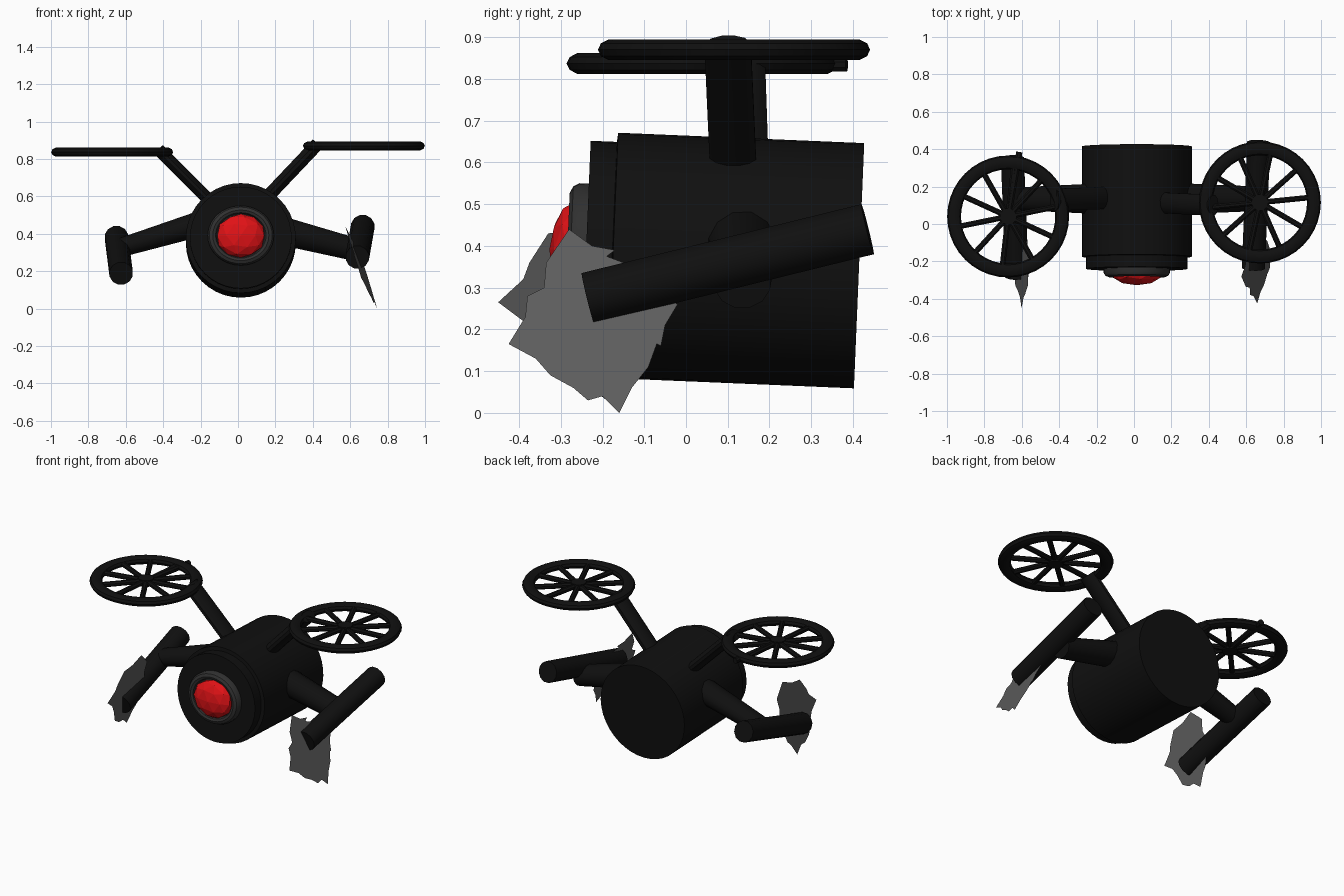
import bpy, bmesh, math
from mathutils import Vector, Matrix

if "Cube" in bpy.data.objects:
    bpy.data.objects.remove(bpy.data.objects["Cube"])


def mat(name, col):
    m = bpy.data.materials.new(name)
    m.diffuse_color = (*col, 1)
    m.use_nodes = True
    m.node_tree.nodes["Principled BSDF"].inputs["Base Color"].default_value = m.diffuse_color
    return m


BLACK = mat("black_metal", (0.005, 0.005, 0.005))
DARK = mat("dark_grey", (0.03, 0.03, 0.03))
STEEL = mat("steel", (0.11, 0.11, 0.11))
RED = mat("red_glass", (0.75, 0.006, 0.008))


def finish(bm, name, m, smooth=True):
    bmesh.ops.recalc_face_normals(bm, faces=bm.faces)
    me = bpy.data.meshes.new(name)
    bm.to_mesh(me)
    bm.free()
    ob = bpy.data.objects.new(name, me)
    bpy.context.collection.objects.link(ob)
    me.materials.append(m)
    if smooth:
        bpy.ops.object.select_all(action='DESELECT')
        ob.select_set(True)
        bpy.context.view_layer.objects.active = ob
        bpy.ops.object.shade_smooth_by_angle(angle=math.radians(35))
    return ob


def add_tube(bm, p, q, r1, r2, n=12, wide=1.0):
    """Capped cone from p to q; wide stretches the section along y."""
    p, q = Vector(p), Vector(q)
    d = (q - p).normalized()
    side = Vector((0, 1, 0)) if abs(d.y) < 0.8 else Vector((1, 0, 0))
    u = (side - d * side.dot(d)).normalized()
    v = d.cross(u)
    rings = []
    for c, r in ((p, r1), (q, r2)):
        rings.append([bm.verts.new(c + u * r * wide * math.cos(a) + v * r * math.sin(a))
                      for a in (2 * math.pi * (i + 0.5) / n for i in range(n))])
    for i in range(n):
        j = (i + 1) % n
        bm.faces.new((rings[0][i], rings[0][j], rings[1][j], rings[1][i]))
    bm.faces.new(rings[0])
    bm.faces.new(rings[1])


def tube(name, *args, **kw):
    bm = bmesh.new()
    add_tube(bm, *args, **kw)
    return finish(bm, name, BLACK)


AXIS = Matrix.Translation((0.015, 0, 0.37)) @ Matrix.Rotation(-0.042, 4, 'X')


def lathe(name, profile, m, flat=1.0, lift=0.0, n=40):
    """Turn (radius, y) points around the body axis."""
    bm = bmesh.new()
    rings = [[bm.verts.new((r * math.cos(a), y, r * flat * math.sin(a) + lift))
              for a in (2 * math.pi * i / n for i in range(n))] for r, y in profile]
    for a, b in zip(rings, rings[1:]):
        for i in range(n):
            j = (i + 1) % n
            bm.faces.new((a[i], a[j], b[j], b[i]))
    bm.faces.new(rings[0])
    bm.faces.new(rings[-1])
    bm.transform(AXIS)
    return finish(bm, name, m)


# Barrel body with stepped front, and the eye housing
lathe("body", [(0.294, 0.415), (0.294, -0.175), (0.272, -0.177), (0.272, -0.24)], BLACK)
lathe("eye_housing", [(0.177, -0.22), (0.177, -0.262), (0.168, -0.277), (0.15, -0.285),
                      (0.135, -0.28), (0.128, -0.262)], DARK, flat=0.9, lift=0.01)

# Faceted red eye
bm = bmesh.new()
bmesh.ops.create_icosphere(bm, subdivisions=2, radius=1)
bm.transform(AXIS @ Matrix.Translation((0, -0.27, 0.008)) @ Matrix.Diagonal((0.132, 0.058, 0.117, 1)))
finish(bm, "eye_lens", RED, smooth=False)


def rotor(name, c, phase, extra=None):
    """Flattened ring with hub and spokes."""
    bm = bmesh.new()
    n, k = 40, 10
    rings = []
    for i in range(n):
        a = 2 * math.pi * i / n
        ring = []
        for j in range(k):
            b = 2 * math.pi * j / k
            r = 0.289 + 0.037 * math.cos(b)
            ring.append(bm.verts.new((r * math.cos(a), r * math.sin(a), 0.026 * math.sin(b))))
        rings.append(ring)
    for i in range(n):
        s, t = rings[i], rings[(i + 1) % n]
        for j in range(k):
            bm.faces.new((s[j], t[j], t[(j + 1) % k], s[(j + 1) % k]))
    add_tube(bm, (0, 0, -0.02), (0, 0, 0.02), 0.045, 0.045)
    for i in range(10):
        a = phase + 2 * math.pi * i / 10
        add_tube(bm, (0, 0, 0), (0.28 * math.cos(a), 0.28 * math.sin(a), 0), 0.016, 0.016, n=8)
    if extra:
        add_tube(bm, (0, 0, 0), extra, 0.018, 0.018, n=8)
    bm.transform(Matrix.Translation(c))
    finish(bm, name, BLACK)


# Rotors, the left one with an overlong spoke
rotor("left_rotor", (-0.673, 0.04, 0.837), 0.2, extra=(0.06, 0.345, -0.003))
rotor("right_rotor", (0.673, 0.115, 0.87), 0.1)

# Rotor struts
tube("left_strut", (-0.13, 0.14, 0.555), (-0.425, 0.13, 0.85), 0.034, 0.034, wide=1.8)
tube("right_strut", (0.15, 0.113, 0.59), (0.425, 0.1, 0.88), 0.036, 0.036, wide=1.6)

# Lower arms and the long leg bars they carry
tube("left_arm", (-0.2, 0.135, 0.455), (-0.63, 0.135, 0.325), 0.07, 0.052, wide=1.2)
tube("right_arm", (0.2, 0.135, 0.425), (0.65, 0.135, 0.31), 0.08, 0.062, wide=1.1)
tube("left_leg_bar", (-0.625, -0.28, 0.188), (-0.65, 0.35, 0.382), 0.064, 0.064)
tube("right_leg_bar", (0.638, -0.235, 0.275), (0.667, 0.435, 0.44), 0.064, 0.064)


def blade(name, outline, x_of):
    """Thin jagged sheet from a (y, z) outline."""
    bm = bmesh.new()
    bm.faces.new([bm.verts.new((x_of(y, z), y, z)) for y, z in outline])
    bmesh.ops.triangulate(bm, faces=bm.faces)
    finish(bm, name, STEEL, smooth=False)


# Jagged blades on the front of the bars
blade("right_blade",
      [(-.28, .44), (-.225, .4), (-.17, .39), (-.19, .375), (-.15, .36), (-.1, .31), (-.02, .26),
       (-.05, .21), (-.06, .16), (-.07, .165), (-.09, .11), (-.13, .06), (-.16, 0), (-.2, .04),
       (-.235, .03), (-.27, .06), (-.325, .09), (-.36, .13), (-.425, .165), (-.385, .23),
       (-.38, .28), (-.34, .3), (-.335, .36)],
      lambda y, z: 0.58 + 0.36 * (0.44 - z) + 0.1 * (y + 0.22))
blade("left_blade",
      [(-.45, .265), (-.39, .32), (-.375, .36), (-.33, .43), (-.25, .44), (-.17, .475), (-.15, .43),
       (-.09, .4), (-.1, .33), (-.07, .26), (-.1, .2), (-.12, .13), (-.15, .1), (-.19, .03),
       (-.24, .07), (-.28, .07), (-.33, .1), (-.36, .17), (-.39, .22)],
      lambda y, z: -0.6 + 0.2 * (z - 0.27))
